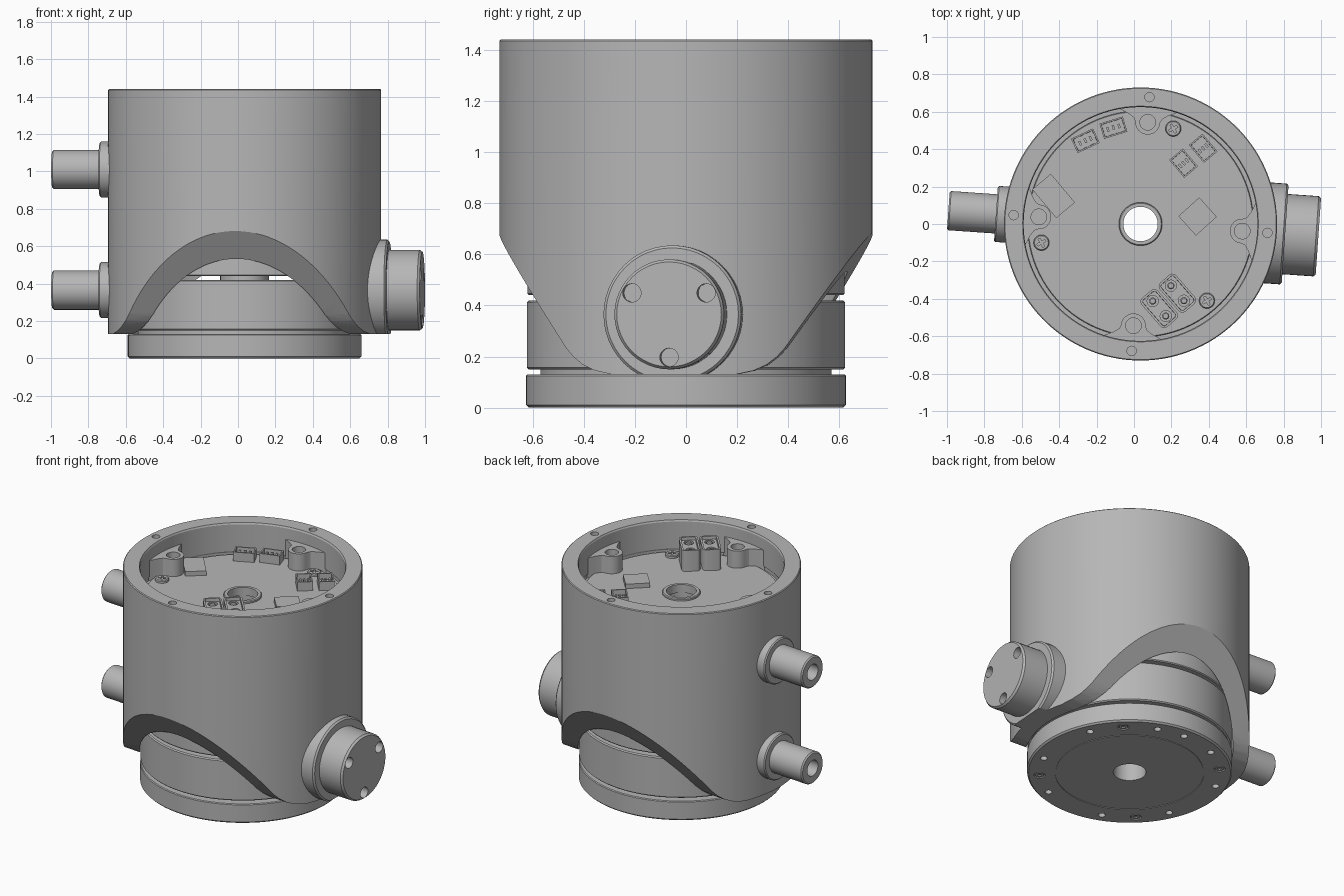
import bpy, bmesh
from math import sin, cos, pi, radians, atan2, hypot
from mathutils import Matrix, Vector

cube = bpy.data.objects.get("Cube")
if cube:
    bpy.data.objects.remove(cube)

metal = bpy.data.materials.new("grey_metal")
metal.use_nodes = True
GREY = (0.47, 0.47, 0.47, 1)
metal.diffuse_color = GREY
metal.node_tree.nodes["Principled BSDF"].inputs["Base Color"].default_value = GREY

move = Matrix.Translation
CENTRE = move((0.035, 0, 0))                       # cylinder axis
TILT = radians(-4)
BODY = CENTRE @ Matrix.Rotation(TILT, 4, 'Z')      # axis turned with the side fittings
QUARTERS = [k * pi / 2 for k in range(4)]
BOARD_Z = 1.24


def finish(bm, name, matrix):
    bmesh.ops.recalc_face_normals(bm, faces=bm.faces)
    bm.transform(matrix)
    mesh = bpy.data.meshes.new(name)
    bm.to_mesh(mesh)
    bm.free()
    mesh.materials.append(metal)
    obj = bpy.data.objects.new(name, mesh)
    bpy.context.collection.objects.link(obj)
    return obj


def revolve(name, profile, matrix, seg=96):
    """Turn a closed (radius, height) outline about z."""
    bm = bmesh.new()
    rings = [[bm.verts.new((r * cos(2 * pi * i / seg), r * sin(2 * pi * i / seg), z))
              for r, z in profile] for i in range(seg)]
    n = len(profile)
    for i in range(seg):
        a, b = rings[i], rings[(i + 1) % seg]
        for j in range(n):
            k = (j + 1) % n
            bm.faces.new((a[j], b[j], b[k], a[k]))
    bmesh.ops.remove_doubles(bm, verts=bm.verts, dist=1e-5)
    return finish(bm, name, matrix)


def tube(name, r0, r1, z0, z1, matrix, seg=96, c=0.005):
    return revolve(name, [(r0, z0), (r1, z0), (r1, z1 - c), (r1 - c, z1), (r0, z1)], matrix, seg)


def prism(name, outline, z0, z1, matrix):
    bm = bmesh.new()
    face = bm.faces.new([bm.verts.new((x, y, z0)) for x, y in outline])
    up = bmesh.ops.extrude_face_region(bm, geom=[face])
    for v in up["geom"]:
        if isinstance(v, bmesh.types.BMVert):
            v.co.z = z1
    return finish(bm, name, matrix)


def cut(obj, cutter, operation='DIFFERENCE'):
    cutter.hide_render = True
    mod = obj.modifiers.new("cut", 'BOOLEAN')
    mod.object, mod.operation, mod.solver = cutter, operation, 'EXACT'
    bpy.context.view_layer.objects.active = obj
    bpy.ops.object.modifier_apply(modifier=mod.name)
    bpy.data.objects.remove(cutter)


def drill(obj, spots, r, z0, z1, matrix):
    bm = bmesh.new()
    for x, y in spots:
        bmesh.ops.create_cone(bm, cap_ends=True, segments=20, radius1=r, radius2=r,
                              depth=z1 - z0, matrix=move((x, y, (z0 + z1) / 2)))
    cut(obj, finish(bm, "drill_cutter", matrix))


def box(name, size, matrix, bevel=0.0, recess=0.0):
    """Box standing on its origin, with optional rounded corners and an open top."""
    bm = bmesh.new()
    bmesh.ops.create_cube(bm, size=1, matrix=Matrix.Diagonal((*size, 1)) @ move((0, 0, 0.5)))
    if bevel:
        edges = [e for e in bm.edges if abs(e.verts[0].co.z - e.verts[1].co.z) > 1e-4]
        bmesh.ops.bevel(bm, geom=edges, offset=bevel, segments=3, profile=0.5, affect='EDGES')
    if recess:
        bm.normal_update()
        top = [f for f in bm.faces if f.normal.z > 0.9]
        bmesh.ops.inset_region(bm, faces=top, thickness=0.012)
        bmesh.ops.inset_region(bm, faces=top, thickness=0.001, depth=-recess)
    return finish(bm, name, matrix)


def polar(r, angles):
    return [(r * cos(a), r * sin(a)) for a in angles]


def on_board(x, y, degrees=0, z=BOARD_Z):
    return move((x, y, z)) @ Matrix.Rotation(radians(degrees), 4, 'Z')


# Turning core: base flange, grooves, lower drum, thin gap with hub, upper drum
core = revolve("core_drum", [
    (.1, 0), (.449, 0), (.449, .004), (.455, .004), (.455, 0), (.615, 0), (.625, .01),
    (.625, .125), (.62, .13), (.57, .13), (.57, .15), (.615, .15), (.622, .157),
    (.622, .413), (.615, .42), (.13, .42), (.13, .44), (.615, .44), (.62, .446),
    (.62, 1.1), (.635, 1.1), (.635, 1.22), (.1, 1.22)], CENTRE)
bolt_angles = [radians(46 + s) + q for q in QUARTERS for s in (-22, 22)] + [radians(87)]
drill(core, polar(.55, bolt_angles), .022, -.05, .07, CENTRE)
screw_angles = [radians(46) + q for q in QUARTERS]
drill(core, polar(.55, screw_angles), .034, -.05, .012, CENTRE)
for a in screw_angles:
    x, y = polar(.55, [a])[0]
    head = revolve("base_screw", [(0, .002), (.027, .002), (.027, .02), (0, .02)],
                   CENTRE @ move((x, y, 0)), 20)
    drill(head, [(x, y)], .012, -.01, .01, CENTRE)
for side in (-1, 1):
    box("gap_spacer", (.1, .3, .03), BODY @ move((side * .48, 0, .415)))

# Outer shell, scooped away at front and back
shell = revolve("outer_shell", [(.63, .13), (.73, .13), (.73, 1.435), (.725, 1.44),
                                (.63, 1.44), (.625, 1.43), (.625, 1.25), (.63, 1.24)], BODY, 128)
half = [(.8, .785), (.43, .235), (.4, .2), (.36, .168), (.31, .145), (.25, .132), (.2, .12)]
outline = [(-.8, 1.6)] + [(-y, z) for y, z in half] + half[::-1] + [(.8, 1.6)]
SIDEWAYS = Matrix(((0, 0, 1, 0), (1, 0, 0, 0), (0, 1, 0, 0), (0, 0, 0, 1)))
cut(shell, prism("scoop_cutter", outline, -1, 1, BODY @ SIDEWAYS), 'INTERSECT')
drill(shell, polar(.68, QUARTERS), .025, 1.37, 1.5, BODY)

# Two cable stubs on the right side
for z in (.365, 1.01):
    revolve("cable_stub", [(0, .68), (.15, .68), (.15, .768), (.143, .775), (.105, .775),
                           (.105, 1.022), (.097, 1.03), (.052, 1.03), (.052, .85), (0, .85)],
            BODY @ move((0, 0, z)) @ Matrix.Rotation(-pi / 2, 4, 'Y'), 48)

# Knob with flange on the left side, flange flattened at the shell's bottom
OUT = BODY @ move((0, 0, .365)) @ Matrix.Rotation(pi / 2, 4, 'Y')
knob = revolve("side_knob", [(0, .66), (.27, .66), (.27, .765), (.26, .775), (.215, .775),
                             (.215, .94), (.205, .953), (0, .953)], OUT, 48)
cut(knob, box("flat_cutter", (.6, 1, .23), BODY @ move((.8, 0, -.1))))
drill(knob, polar(.168, [k * 2 * pi / 3 for k in range(3)]), .036, .88, 1, OUT)

# Circuit board and centre ring
tube("circuit_board", .1, .605, 1.21, BOARD_Z, CENTRE, c=.004)
tube("centre_ring", .092, .116, 1.2, 1.255, CENTRE, 48)

# Lugs flaring out to the wall
lug = polar(.632, [radians(a) for a in (-15, -10, -5, 0, 5, 10, 15)])
lug += [(.585, .105), (.565, .075)]
lug += [(.545 + .066 * cos(a), .066 * sin(a)) for a in [pi / 2 + k * pi / 12 for k in range(13)]]
lug += [(.565, -.075), (.585, -.105)]
for q in QUARTERS:
    spin = BODY @ Matrix.Rotation(q, 4, 'Z')
    post = prism("mounting_lug", lug, BOARD_Z - .02, 1.355, spin)
    drill(post, [(.545, 0)], .042, 1.27, 1.4, spin)

# Cross-head board screws
for x, y in ((.21, .51), (-.495, -.1), (.39, -.41)):
    spot = on_board(x, y, 30)
    screw = tube("board_screw", 0, .042, -.01, .018, spot, 24)
    for turn in (0, 90):
        cut(screw, box("slot_cutter", (.05, .012, .03), spot @ on_board(0, 0, turn, .008)))

# Small signal sockets with pins
for x, y, turn, w, d in ((-.26, .445, 25, .13, .085), (-.11, .515, 17, .13, .085),
                         (.265, .325, 40, .095, .125), (.37, .405, 40, .095, .125)):
    spot = on_board(x, y, turn)
    box("signal_socket", (w, d, .06), spot, recess=.04)
    for i in (-1, 0, 1):
        box("socket_pin", (.012, .025, .05), spot @ move((i * w * .24, 0, 0)))

# Tall power sockets with round contacts
for x, y in ((.135, -.452), (.232, -.37)):
    spot = on_board(x, y, -49)
    socket = box("power_socket", (.205, .115, .14), spot, bevel=.025, recess=.02)
    contacts = [(-.053, 0), (.053, 0)]
    drill(socket, contacts, .03, .06, .2, spot)
    for px, py in contacts:
        tube("power_contact", 0, .019, .05, .12, spot @ move((px, py, 0)), 16)

# Flat chips
box("left_chip", (.2, .13, .03), on_board(-.43, .15, -50))
box("right_chip", (.15, .14, .03), on_board(.34, .04, 42))

# Smooth round faces, keep edges sharp
for obj in bpy.context.collection.objects:
    if obj.type == 'MESH' and metal.name in obj.data.materials:
        bpy.ops.object.select_all(action='DESELECT')
        obj.select_set(True)
        bpy.context.view_layer.objects.active = obj
        bpy.ops.object.shade_smooth_by_angle(angle=radians(25))
